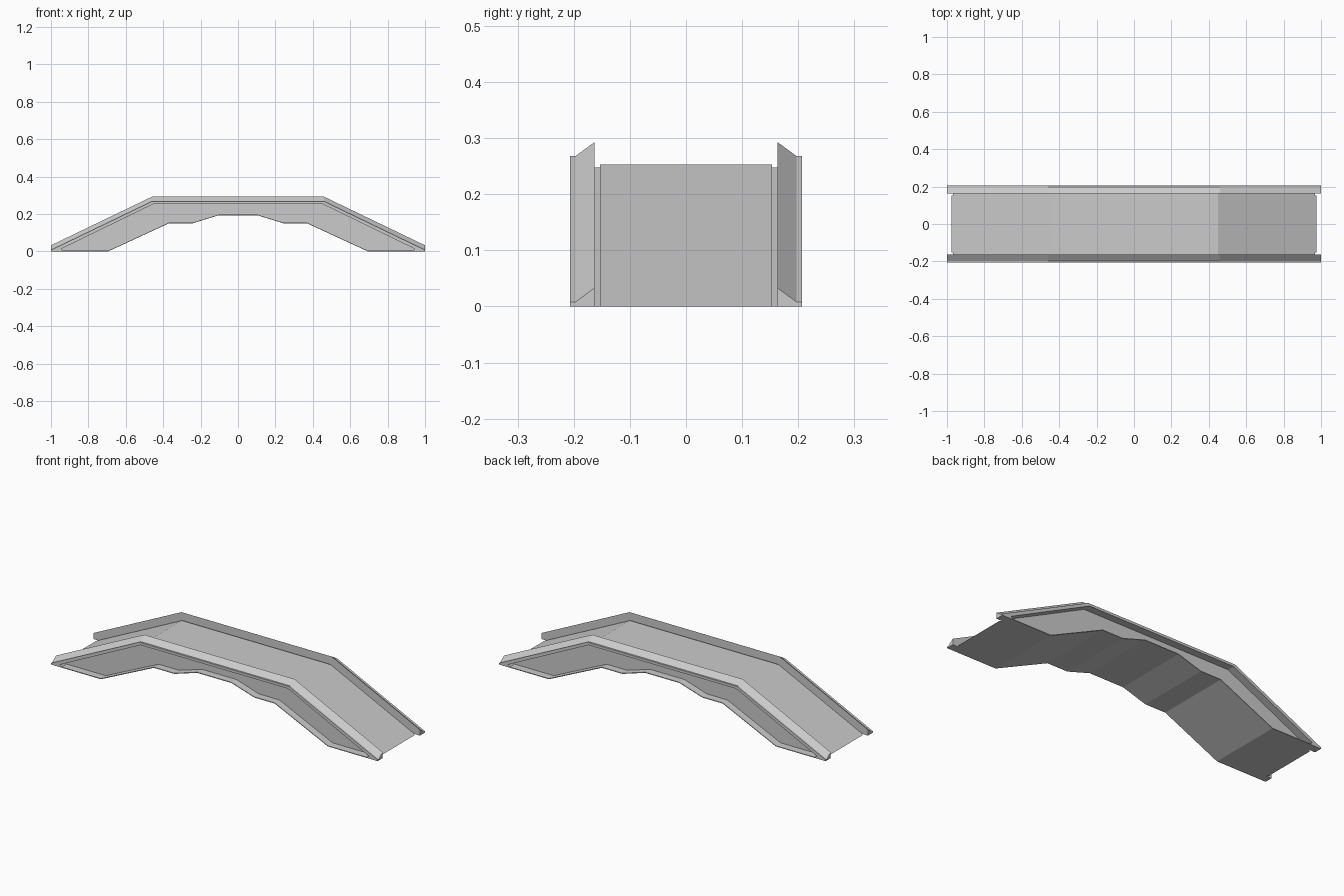
import bpy, bmesh

if "Cube" in bpy.data.objects:
    bpy.data.objects.remove(bpy.data.objects["Cube"])


def mirror_loop(half):
    # half profile on +x, ordered from top centre to bottom centre
    return half + [(-x, z) for x, z in reversed(half)]


def finish(bm, name):
    bmesh.ops.recalc_face_normals(bm, faces=bm.faces)
    mesh = bpy.data.meshes.new(name)
    bm.to_mesh(mesh)
    bm.free()
    obj = bpy.data.objects.new(name, mesh)
    bpy.context.collection.objects.link(obj)
    return obj


def ring(bm, pts, y):
    return [bm.verts.new((x, y, z)) for x, z in pts]


def bridge(bm, a, b, closed=True):
    n = len(a)
    for i in range(n if closed else n - 1):
        j = (i + 1) % n
        bm.faces.new((a[i], a[j], b[j], b[i]))


def prism(name, pts, y0, y1):
    bm = bmesh.new()
    a, b = ring(bm, pts, y0), ring(bm, pts, y1)
    bridge(bm, a, b)
    bm.faces.new(a)
    bm.faces.new(b)
    return finish(bm, name)


arch = [(0.695, 0), (0.37, 0.15), (0.245, 0.15), (0.105, 0.193)]

# Walkway body with slightly lower strips beside the rails
prism("deck", mirror_loop([(0.45, 0.253), (0.975, 0)] + arch), -0.153, 0.153)
gutter = mirror_loop([(0.45, 0.248), (0.967, 0)] + arch)

# Side wall outlines: outer rim and recessed panel
outer = mirror_loop([(0.46, 0.268), (1, 0.008), (1, 0)] + arch)
inner = mirror_loop([(0.452, 0.254), (0.945, 0.014), (0.935, 0.004)]
                    + [(x, z + 0.004) for x, z in arch])

for s, side in ((-1, "front"), (1, "back")):
    prism(side + "_gutter", gutter, s * 0.153, s * 0.163)

    # Side wall with deep recessed panel
    bm = bmesh.new()
    back = ring(bm, outer, s * 0.163)
    face = ring(bm, outer, s * 0.207)
    lip = ring(bm, inner, s * 0.207)
    panel = ring(bm, inner, s * 0.165)
    for a, b in ((back, face), (face, lip), (lip, panel)):
        bridge(bm, a, b)
    bm.faces.new(back)
    bm.faces.new(panel)
    finish(bm, side + "_side_wall")

    # Sloped coping running along the wall top
    bm = bmesh.new()
    section = [(0.163, 0), (0.197, 0), (0.163, 0.025)]
    rows = [[bm.verts.new((x, s * y, z + dz)) for y, dz in section]
            for x, z in ((-1, 0.008), (-0.46, 0.268), (0.46, 0.268), (1, 0.008))]
    for a, b in zip(rows, rows[1:]):
        bridge(bm, a, b)
    bm.faces.new(rows[0])
    bm.faces.new(rows[-1])
    finish(bm, side + "_coping")
